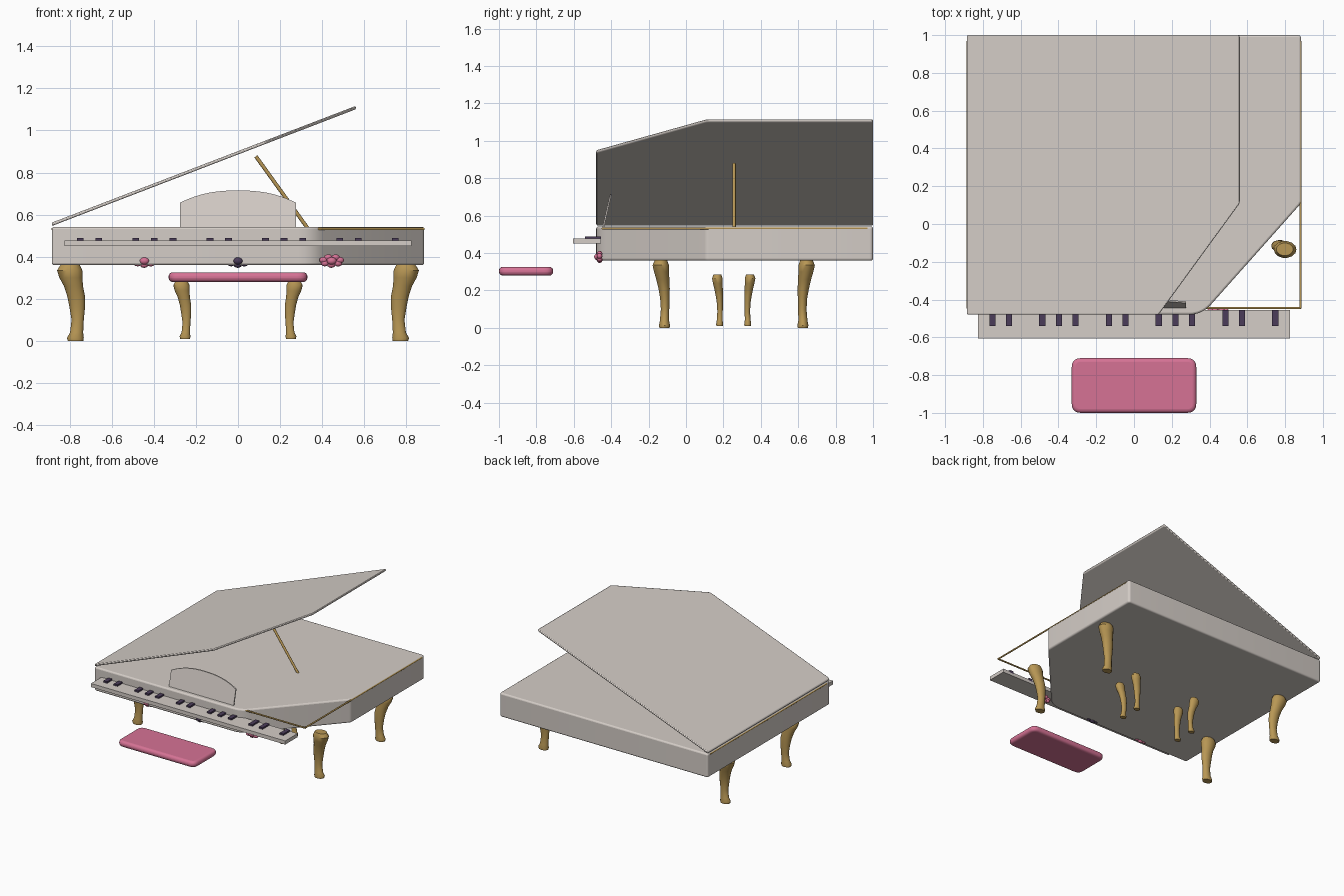
import bpy, bmesh, math
from mathutils import Vector, Matrix

if "Cube" in bpy.data.objects:
    bpy.data.objects.remove(bpy.data.objects["Cube"], do_unlink=True)


def material(name, r, g, b):
    m = bpy.data.materials.new(name)
    m.use_nodes = True
    m.diffuse_color = (r, g, b, 1)
    m.node_tree.nodes["Principled BSDF"].inputs["Base Color"].default_value = (r, g, b, 1)
    return m


IVORY = material("warm ivory", 0.66, 0.61, 0.57)
GOLD = material("antique gold", 0.48, 0.31, 0.09)
PINK = material("rose pink", 0.67, 0.17, 0.30)
PLUM = material("dark plum", 0.07, 0.045, 0.10)


def finish(name, bm, mat, bevel=0.0, segments=3, smooth=True):
    bmesh.ops.recalc_face_normals(bm, faces=bm.faces)
    mesh = bpy.data.meshes.new(name)
    bm.to_mesh(mesh)
    bm.free()
    mesh.materials.append(mat)
    ob = bpy.data.objects.new(name, mesh)
    bpy.context.collection.objects.link(ob)
    bpy.ops.object.select_all(action='DESELECT')
    ob.select_set(True)
    bpy.context.view_layer.objects.active = ob
    if bevel:
        mod = ob.modifiers.new("edge", 'BEVEL')
        mod.width, mod.segments = bevel, segments
        mod.limit_method, mod.angle_limit = 'ANGLE', math.radians(50)
    if smooth:
        bpy.ops.object.shade_smooth_by_angle(angle=math.radians(40))
    return ob


def rounded(corners, steps=5):
    """Outline from (x, y, radius) corners."""
    out = []
    for i, (x, y, r) in enumerate(corners):
        p = Vector((x, y))
        a = p + (Vector(corners[i - 1][:2]) - p).normalized() * r
        b = p + (Vector(corners[(i + 1) % len(corners)][:2]) - p).normalized() * r
        for k in range(steps + 1):
            t = k / steps
            out.append(a * (1 - t) ** 2 + p * 2 * t * (1 - t) + b * t * t)
    return out


def slab(name, outline, z0, z1, mat, bevel=0.0, shape=None, segments=3):
    """Extruded outline; shape remaps each vertex position."""
    bm = bmesh.new()
    face = bm.faces.new([bm.verts.new((p[0], p[1], z0)) for p in outline])
    ext = bmesh.ops.extrude_face_region(bm, geom=[face])["geom"]
    for v in ext:
        if isinstance(v, bmesh.types.BMVert):
            v.co.z = z1
    if shape:
        for v in bm.verts:
            v.co = shape(v.co.copy())
    return finish(name, bm, mat, bevel, segments)


def box(name, lo, hi, mat, bevel=0.0):
    bm = bmesh.new()
    bmesh.ops.create_cube(bm, size=1)
    lo, hi = Vector(lo), Vector(hi)
    for v in bm.verts:
        v.co = (lo + hi) / 2 + v.co * (hi - lo)
    return finish(name, bm, mat, bevel, 2, False)


def rod(name, a, b, radius, mat):
    a, b = Vector(a), Vector(b)
    bm = bmesh.new()
    turn = (b - a).to_track_quat('Z', 'Y').to_matrix().to_4x4()
    bmesh.ops.create_cone(bm, cap_ends=True, segments=12, radius1=radius, radius2=radius,
                          depth=(b - a).length, matrix=Matrix.Translation((a + b) / 2) @ turn)
    return finish(name, bm, mat)


# Case with one angled corner
L, F, B = 0.885, -0.48, 1.0
case = [(-L, F, 0.015), (0.36, F, 0.07), (L, 0.11, 0.015), (L, B, 0.02), (-L, B, 0.015)]
slab("case", rounded(case), 0.36, 0.542, IVORY, 0.014)

# Raised lid, hinged on the -x side
lid = [(-L, F, 0.01), (0.13, F, 0.01), (0.56, 0.11, 0.01), (0.56, B, 0.01), (-L, B, 0.01)]
slab("lid", rounded(lid, 3), 0.546, 0.562, IVORY, 0.005,
     lambda c: Vector((c.x, c.y, c.z + 0.384 * (c.x + L))), 2)
rod("lid_prop", (0.335, 0.257, 0.53), (0.085, 0.257, 0.877), 0.009, GOLD)

# Gold trim under the rim
for side, s in (("left", 1), ("right", -1)):
    rod("trim_" + side, (s * 0.881, -0.447, 0.532), (s * 0.881, 0.97, 0.532), 0.006, GOLD)
rod("trim_front", (-0.87, -0.445, 0.532), (0.885, -0.445, 0.532), 0.006, GOLD)

# Keyboard shelf and dark keys in groups
box("keyboard", (-0.825, -0.605, 0.45), (0.825, -0.455, 0.478), IVORY)
for n, k in enumerate((0, 1, 3, 4, 5, 7, 8, 10, 11, 12, 14, 15, 17)):
    x = -0.75 + 0.0881 * k
    box(f"dark_key_{n + 1}", (x - 0.016, -0.54, 0.47), (x + 0.016, -0.455, 0.49), PLUM)

# Arched music stand, leaning back
arch = [(-0.275, 0.0), (0.275, 0.0)]
for i in range(17):
    u = 1 - i / 8
    arch.append((0.275 * u, 0.115 + 0.058 * (1 - abs(u) ** 2.4)))
slab("music_stand", arch, 0, 0.009, IVORY, 0.0,
     lambda c: Vector((c.x, -0.446 + 0.23 * c.y + c.z, 0.542 + c.y)))

# Bench cushion
cushion = [(-0.33, -1, 0.05), (0.33, -1, 0.05), (0.33, -0.71, 0.05), (-0.33, -0.71, 0.05)]
slab("bench_cushion", rounded(cushion), 0.28, 0.326, PINK, 0.02, None, 4)

# Curved legs: height, outward x and y shift, radius x and y
LEG = [(0, .002, 0, .037, .028), (.014, .003, 0, .04, .03), (.04, -.003, 0, .031, .025),
       (.1, -.008, -.003, .029, .023), (.16, -.006, -.002, .037, .026),
       (.21, -.001, .002, .042, .031), (.26, .012, .009, .045, .036),
       (.3, .024, .016, .055, .041), (.335, .03, .02, .06, .045), (.362, .028, .019, .045, .034)]


def leg(name, x, y, sx, sy, size, tall, base):
    bm = bmesh.new()
    rings = []
    for z, ox, oy, rx, ry in LEG:
        ring = []
        for k in range(14):
            a = math.tau * k / 14
            ring.append(bm.verts.new((x + sx * size * (ox + rx * math.cos(a)),
                                      y + sy * size * (oy + ry * math.sin(a)), base + z * tall)))
        rings.append(ring)
    for lower, upper in zip(rings, rings[1:]):
        for k in range(14):
            j = (k + 1) % 14
            bm.faces.new((lower[k], lower[j], upper[j], upper[k]))
    bm.faces.new(rings[0])
    bm.faces.new(rings[-1])
    finish(name, bm, GOLD)


for sx, side in ((1, "left"), (-1, "right")):
    for sy, end in ((-1, "front"), (1, "back")):
        leg(f"{end}_{side}_leg", sx * 0.77, 0.255 + sy * 0.37, sx, sy, 1, 1, 0)
        leg(f"bench_{end}_{side}_leg", sx * 0.25, 0.255 + sy * 0.075, sx, sy, 0.64, 0.76, 0.01)


# Flower ornaments along the front
def flower(name, x, mat):
    bm = bmesh.new()
    petals = [(0, 0, 0.02, -0.012)]
    for k in range(7):
        a = math.tau * k / 7 + 0.2
        petals.append((0.04 * math.cos(a), 0.018 * math.sin(a), 0.017, 0))
    for dx, dz, r, dy in petals:
        place = Matrix.Translation((x + dx, -0.462 + dy, 0.38 + dz))
        bmesh.ops.create_icosphere(bm, subdivisions=2, radius=r,
                                   matrix=place @ Matrix.Diagonal((1.2, 0.9, 0.9, 1)))
    finish(name, bm, mat)


flower("right_flower", -0.445, PINK)
flower("middle_flower", 0, PLUM)
flower("left_flower", 0.445, PINK)
